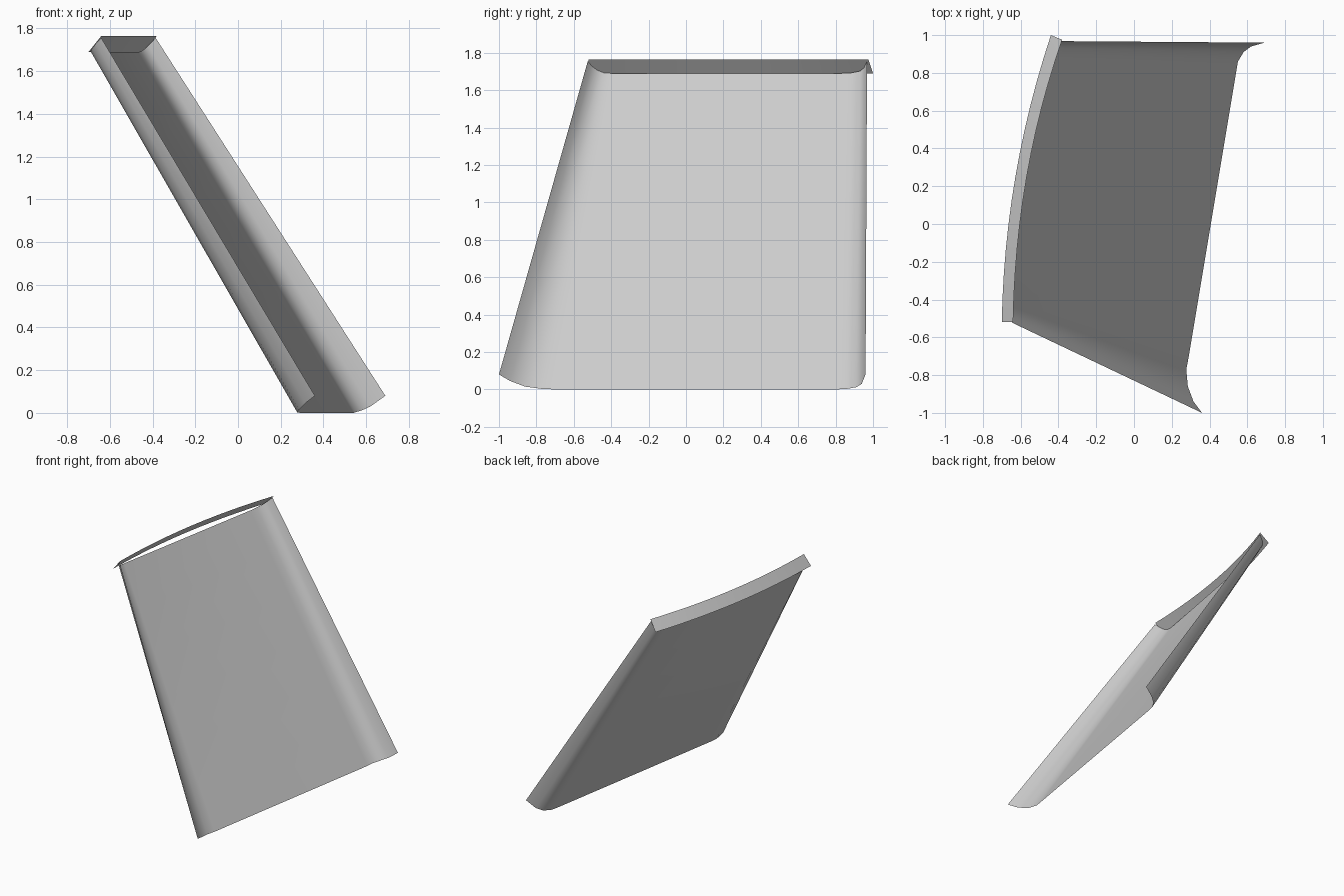
import bpy
from mathutils import Vector

cube = bpy.data.objects.get("Cube")
if cube:
    bpy.data.objects.remove(cube)

# Single plain grey finish
grey = bpy.data.materials.new("plain_grey")
grey.use_nodes = True
colour = (0.6, 0.6, 0.6, 1)
grey.diffuse_color = colour
grey.node_tree.nodes["Principled BSDF"].inputs["Base Color"].default_value = colour


def loft(name, start, end, steps):
    """Ruled sheet between two matching curves."""
    rows = [[Vector(a).lerp(Vector(b), i / steps) for a, b in zip(start, end)]
            for i in range(steps + 1)]
    n = len(start)
    verts = [p for row in rows for p in row]
    faces = [(r * n + c, r * n + c + 1, (r + 1) * n + c + 1, (r + 1) * n + c)
             for r in range(steps) for c in range(n - 1)]
    mesh = bpy.data.meshes.new(name)
    mesh.from_pydata(verts, [], faces)
    mesh.materials.append(grey)
    obj = bpy.data.objects.new(name, mesh)
    bpy.context.collection.objects.link(obj)
    bpy.ops.object.select_all(action="DESELECT")
    obj.select_set(True)
    bpy.context.view_layer.objects.active = obj
    bpy.ops.object.shade_smooth_by_angle()
    return obj


def bowed(a, mid, b, segments):
    """Quadratic arc through three points."""
    a, mid, b = Vector(a), Vector(mid), Vector(b)
    ctrl = mid * 2 - (a + b) / 2
    ts = [i / segments for i in range(segments + 1)]
    return [a * (1 - t) ** 2 + ctrl * 2 * t * (1 - t) + b * t * t for t in ts]


# Leaning panel: flat middle with curled front and back lips
bottom = [(0.36, -1.0, 0.08), (0.315, -0.94, 0.045), (0.285, -0.86, 0.015),
          (0.277, -0.77, 0.003), (0.29, -0.70, 0), (0.54, 0.80, 0),
          (0.55, 0.86, 0.003), (0.58, 0.91, 0.012), (0.62, 0.94, 0.03),
          (0.69, 0.96, 0.08)]
top = [(-0.64, -0.525, 1.755), (-0.665, -0.505, 1.73), (-0.683, -0.475, 1.707),
       (-0.69, -0.44, 1.693), (-0.688, -0.40, 1.69), (-0.468, 0.82, 1.69),
       (-0.457, 0.88, 1.692), (-0.44, 0.93, 1.702), (-0.42, 0.952, 1.72),
       (-0.385, 0.968, 1.755)]
loft("leaning_panel", bottom, top, 6)

# Sloping rim strip that bows outward behind the panel's upper edge
rim_low = bowed((-0.70, -0.52, 1.69), (-0.628, 0.25, 1.69), (-0.44, 1.0, 1.69), 12)
rim_high = bowed((-0.64, -0.52, 1.765), (-0.568, 0.25, 1.765), (-0.38, 0.975, 1.765), 12)
loft("top_rim", rim_low, rim_high, 2)
